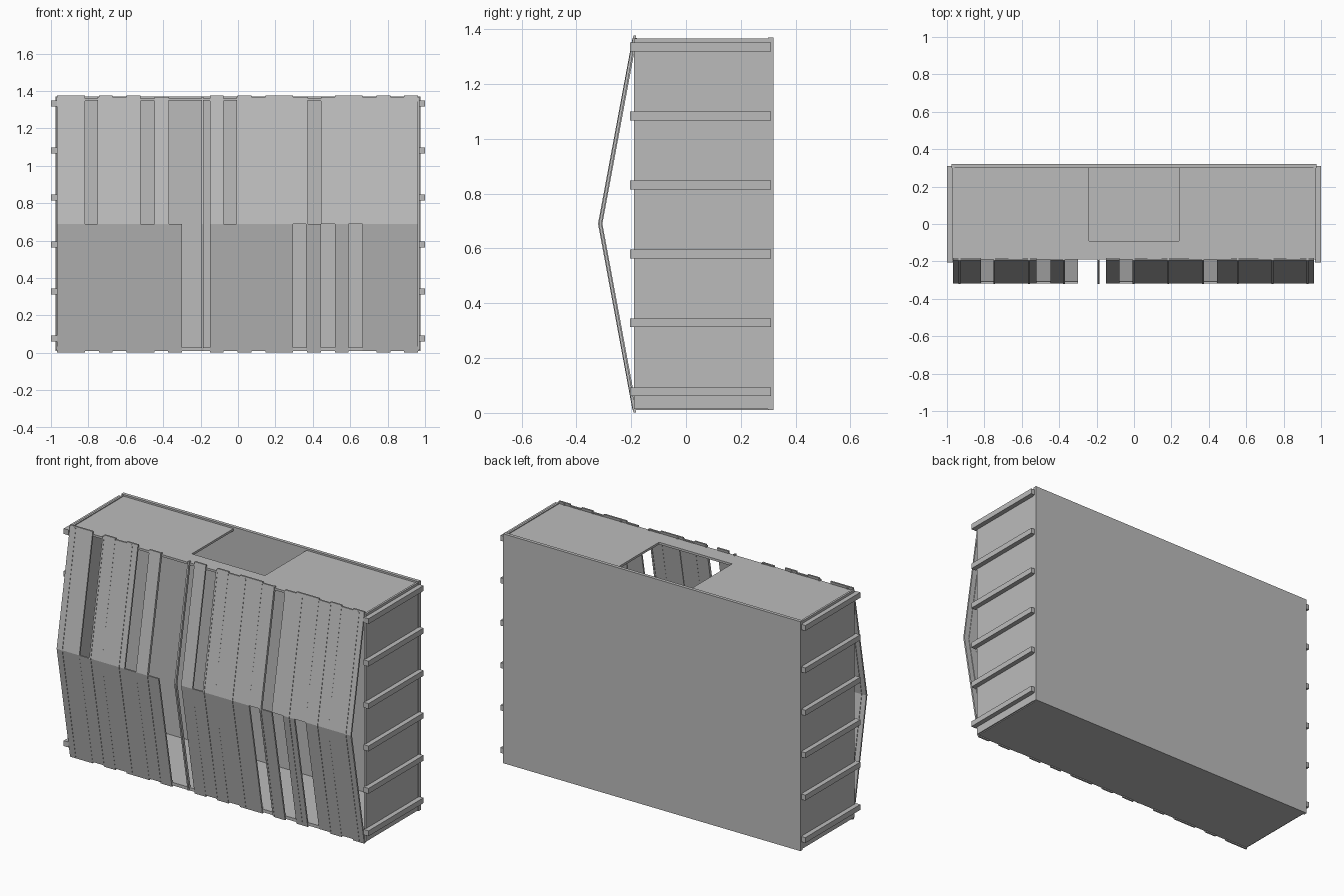
import bpy
import bmesh
from mathutils import Matrix, Vector

cube = bpy.data.objects.get("Cube")
if cube:
    bpy.data.objects.remove(cube)

grey = bpy.data.materials.new("plain grey")
grey.use_nodes = True
COLOR = (0.5, 0.5, 0.5, 1)
grey.diffuse_color = COLOR
grey.node_tree.nodes["Principled BSDF"].inputs["Base Color"].default_value = COLOR


def finish(name, bm):
    bmesh.ops.recalc_face_normals(bm, faces=bm.faces)
    mesh = bpy.data.meshes.new(name)
    bm.to_mesh(mesh)
    bm.free()
    mesh.materials.append(grey)
    obj = bpy.data.objects.new(name, mesh)
    bpy.context.collection.objects.link(obj)
    return obj


def box(name, x, y, z):
    bm = bmesh.new()
    size = Vector((x[1] - x[0], y[1] - y[0], z[1] - z[0]))
    mid = Vector((sum(x), sum(y), sum(z))) / 2
    bmesh.ops.create_cube(bm, size=1, matrix=Matrix.Translation(mid) @ Matrix.Diagonal(size).to_4x4())
    return finish(name, bm)


def strip(name, x0, x1, path, depth):
    """Extrude a thin band, following (y, z) points, across x."""
    outline = path + [(y + depth, z) for y, z in reversed(path)]
    bm = bmesh.new()
    face = bm.faces.new([bm.verts.new((x0, y, z)) for y, z in outline])
    side = bmesh.ops.extrude_face_region(bm, geom=[face])["geom"]
    moved = [v for v in side if isinstance(v, bmesh.types.BMVert)]
    bmesh.ops.translate(bm, verts=moved, vec=(x1 - x0, 0, 0))
    return finish(name, bm)


# Hollow case
FRONT, BACK = -0.19, 0.30
box("back_wall", (-0.975, 0.975), (BACK, 0.32), (0.01, 1.37))
box("floor", (-0.965, 0.965), (FRONT, BACK), (0.01, 0.028))
for name, s in (("left", 1), ("right", -1)):
    box(name + "_wall", sorted((s * 0.96, s * 0.972)), (FRONT, BACK), (0.015, 1.365))
    box(name + "_roof", sorted((s * 0.24, s * 0.962)), (FRONT, BACK), (1.347, 1.36))
    # Horizontal side rails
    for i in range(6):
        z = 0.077 + i * 0.2515
        box(f"{name}_rail_{i + 1}", sorted((s * 0.967, s)), (-0.205, 0.31), (z - 0.016, z + 0.016))
box("front_roof_bar", (-0.24, 0.24), (FRONT, -0.09), (1.347, 1.36))

# Bent front planks, with missing halves
TOP, FOLD, BOTTOM = (-0.192, 1.368), (-0.318, 0.69), (-0.192, 0.01)
NO_UPPER = {2, 6, 8, 9, 10, 12, 18}
NO_LOWER = {9, 10, 17, 19, 21}
PITCH = 1.93 / 26
for i in range(26):
    x = -0.967 + i * PITCH
    lift = 0.008 if i % 5 in (0, 1, 3) else 0
    if i not in NO_UPPER:
        strip(f"upper_plank_{i + 1}", x, x + PITCH, [(TOP[0], TOP[1] + lift), FOLD], 0.01)
    if i not in NO_LOWER:
        strip(f"lower_plank_{i + 1}", x, x + PITCH, [FOLD, (BOTTOM[0], BOTTOM[1] - lift)], 0.01)

# Slim folded ribs carrying the planks
for i in range(11):
    x = -0.933 + i * 0.186
    path = [(y - 0.003, z) for y, z in (TOP, FOLD, BOTTOM)]
    strip(f"front_rib_{i + 1}", x - 0.005, x + 0.005, path, 0.016)
